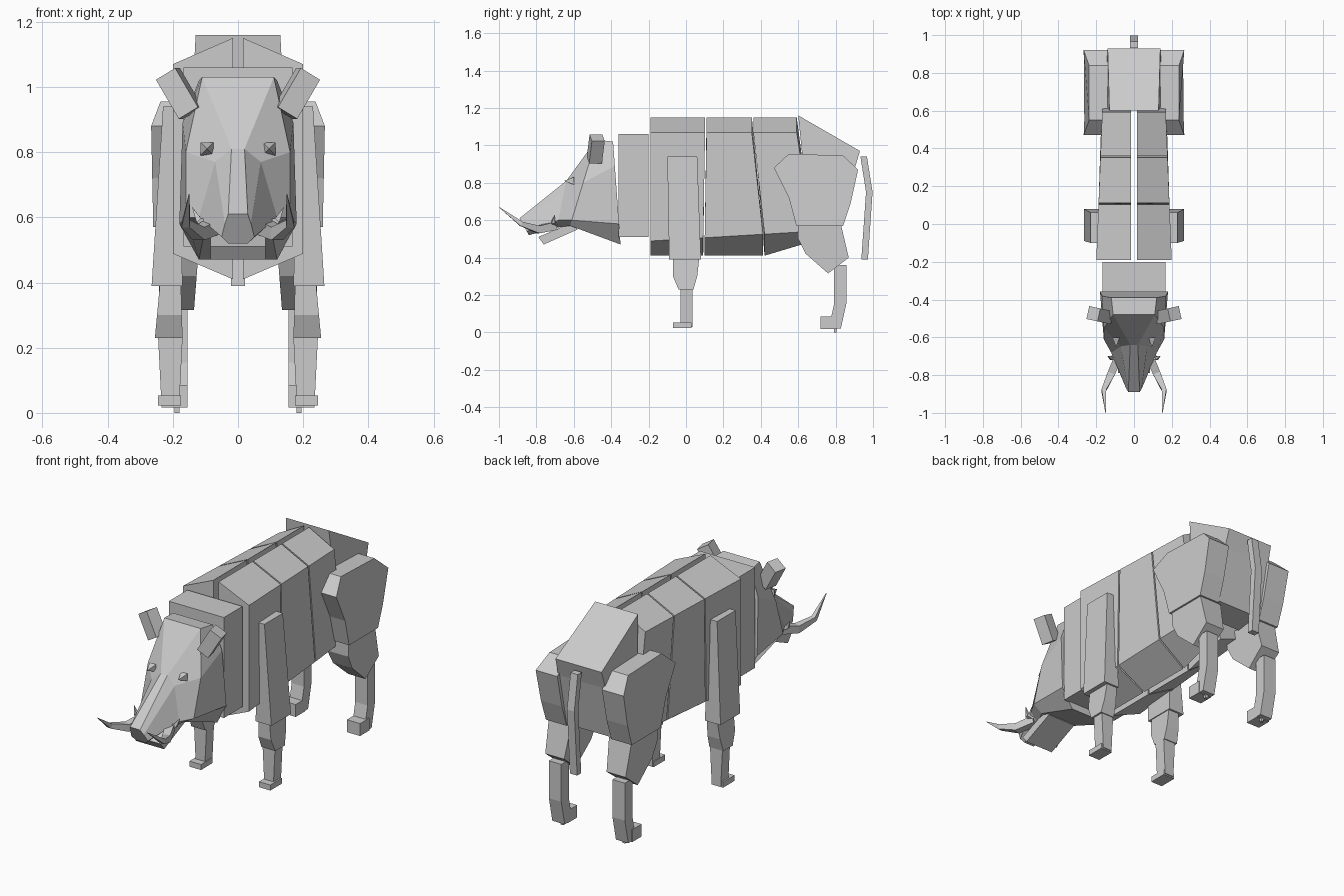
import bpy
import bmesh
from mathutils import Vector

default_cube = bpy.data.objects.get("Cube")
if default_cube:
    bpy.data.objects.remove(default_cube, do_unlink=True)

# Single material
grey = bpy.data.materials.new("light_grey")
grey.use_nodes = True
grey.diffuse_color = (0.6, 0.6, 0.6, 1)
shader = grey.node_tree.nodes["Principled BSDF"]
shader.inputs["Base Color"].default_value = grey.diffuse_color


def loft(name, rings, mirror=True):
    """Skin equal-length point rings, cap both ends and mirror across the body."""
    bm = bmesh.new()
    rows = [[bm.verts.new(point) for point in ring] for ring in rings]
    count = len(rows[0])
    for near, far in zip(rows, rows[1:]):
        for i in range(count):
            bm.faces.new((near[i - 1], near[i], far[i], far[i - 1]))
    bm.faces.new(rows[0])
    bm.faces.new(rows[-1])
    bmesh.ops.recalc_face_normals(bm, faces=bm.faces)
    mesh = bpy.data.meshes.new(name)
    bm.to_mesh(mesh)
    bm.free()
    mesh.materials.append(grey)
    part = bpy.data.objects.new(name, mesh)
    bpy.context.collection.objects.link(part)
    if mirror:
        modifier = part.modifiers.new("other_side", "MIRROR")
        modifier.use_mirror_merge = False


def mix(start, end, amount):
    return start + (end - start) * amount


def slab(name, profile, inner, outer, top_cut=0, mirror=True):
    """Span a (y, z) profile sideways; inner and outer are (top, bottom) x values.

    Points near the top have their outer edge pulled in by top_cut."""
    heights = [z for y, z in profile]
    top, bottom = max(heights), min(heights)
    inside, outside = [], []
    for y, z in profile:
        drop = (top - z) / (top - bottom)
        cut = top_cut if drop < 0.1 else 0
        inside.append((mix(*inner, drop), y, z))
        outside.append((mix(*outer, drop) - cut, y, z))
    loft(name, [inside, outside], mirror)


def centre_slab(name, profile, top_half, bottom_half):
    """Slab across the middle, given its half widths."""
    slab(name, profile, (-top_half, -bottom_half), (top_half, bottom_half), mirror=False)


def rectangle(front, back, bottom, top):
    return [(front, top), (back, top), (back, bottom), (front, bottom)]


def ribbon(path, width):
    """Give a (y, z) path a constant width along y."""
    front = [(y - width / 2, z) for y, z in path]
    back = [(y + width / 2, z) for y, z in path]
    return front + back[::-1]


def spike(name, path, thickness, sharp=True):
    """Square rod along a path, narrowing to a point when sharp."""
    points = [Vector(point) for point in path]
    last = len(points) - 1
    rings = []
    for i, point in enumerate(points):
        along = (points[min(i + 1, last)] - points[max(i - 1, 0)]).normalized()
        across = along.cross(Vector((0, 0, 1))).normalized()
        upward = across.cross(along)
        size = thickness / 2
        if sharp:
            size *= max(0.05, 1 - (i / last) ** 2)
        corners = (across + upward, across - upward, -across - upward, upward - across)
        rings.append([point + corner * size for corner in corners])
    loft(name, rings)


def body_section(top_y, bottom_y):
    """Half section of the trunk, open along the middle line."""
    half = 0.192 - 0.04 * top_y
    middle, ridge = 0.016, 1.15
    belly = 0.41 + 0.3 * max(0, bottom_y - 0.42)
    flank = 0.5 + 0.06 * bottom_y
    return [(middle, top_y, ridge), (half, top_y, ridge - 0.08),
            (half, bottom_y, flank), (middle, bottom_y, belly)]


# Trunk: split segments between leaning seams (top y, bottom y)
seams = [(-0.19, -0.19), (0.11, 0.1), (0.36, 0.42), (0.6, 0.68)]
gap = 0.008
for name, front, back in zip(("chest", "midriff", "loin"), seams, seams[1:]):
    loft(name, [body_section(*front),
                body_section(back[0] - gap, back[1] - gap)])

# Rump, neck and tail
centre_slab("rump", [(0.6, 1.16), (0.93, 0.97), (0.9, 0.87), (0.84, 0.58),
                     (0.7, 0.56), (0.62, 0.96)], top_half=0.13, bottom_half=0.16)
centre_slab("neck", rectangle(-0.36, -0.2, 0.51, 1.06), top_half=0.167, bottom_half=0.167)
centre_slab("tail", ribbon([(0.95, 0.94), (0.98, 0.75), (0.955, 0.39)], width=0.035),
            top_half=0.022, bottom_half=0.022)


def head_ring(crown_y, throat_y, half):
    """Closed ring from (x, z) points listed crown to throat, leaning evenly."""
    top, bottom = half[0][1], half[-1][1]
    side = [(x, mix(crown_y, throat_y, (top - z) / (top - bottom)), z) for x, z in half]
    return side + [(-x, y, z) for x, y, z in reversed(side)]


# Head: nape, brow, eye line and snout tip
loft("head", [
    head_ring(-0.39, -0.35, [(0.12, 1.02), (0.17, 0.89), (0.18, 0.58), (0.12, 0.47)]),
    head_ring(-0.48, -0.62, [(0.11, 1.03), (0.16, 0.8), (0.16, 0.6), (0.1, 0.57)]),
    head_ring(-0.64, -0.69, [(0.02, 0.81), (0.07, 0.77), (0.12, 0.6), (0.07, 0.56)]),
    head_ring(-0.89, -0.84, [(0.03, 0.61), (0.04, 0.58), (0.05, 0.54), (0.03, 0.52)]),
], mirror=False)
centre_slab("lower_jaw", [(-0.79, 0.51), (-0.76, 0.47), (-0.58, 0.55), (-0.6, 0.59)],
            top_half=0.085, bottom_half=0.085)

# Ears, eyes, tusks and small teeth
spike("ear", [(0.145, -0.49, 0.92), (0.215, -0.475, 1.04)], thickness=0.07, sharp=False)
spike("eye", [(0.095, -0.6, 0.81), (0.095, -0.65, 0.81)], thickness=0.04)
spike("tusk", [(0.08, -0.7, 0.57), (0.12, -0.79, 0.55), (0.16, -0.88, 0.58),
               (0.15, -1, 0.67)], thickness=0.045)
spike("small_tooth", [(0.09, -0.7, 0.58), (0.12, -0.71, 0.59), (0.14, -0.7, 0.63)],
      thickness=0.025)

# Front legs
slab("front_upper_leg", [(-0.1, 0.94), (0.06, 0.94), (0.08, 0.39), (-0.09, 0.39)],
     inner=(0.185, 0.17), outer=(0.23, 0.265))
slab("front_knee", [(-0.07, 0.39), (0.07, 0.39), (0.06, 0.3), (0.04, 0.23),
                    (-0.04, 0.23), (-0.07, 0.3)],
     inner=(0.175, 0.17), outer=(0.24, 0.255))
slab("front_shank", rectangle(-0.03, 0.035, 0.03, 0.23),
     inner=(0.17, 0.18), outer=(0.245, 0.235))
slab("front_foot", rectangle(-0.07, 0.03, 0.023, 0.053),
     inner=(0.175, 0.175), outer=(0.245, 0.245))

# Hind legs
slab("thigh", [(0.47, 0.88), (0.55, 0.955), (0.84, 0.945), (0.92, 0.87),
               (0.88, 0.69), (0.84, 0.57), (0.59, 0.57), (0.55, 0.72)],
     inner=(0.135, 0.135), outer=(0.268, 0.26), top_cut=0.03)
slab("hind_knee", [(0.6, 0.57), (0.83, 0.57), (0.87, 0.4), (0.76, 0.315),
                   (0.64, 0.42), (0.6, 0.5)],
     inner=(0.115, 0.135), outer=(0.25, 0.24))
slab("hind_shank", ribbon([(0.825, 0.36), (0.825, 0.155), (0.795, 0.02)], width=0.065),
     inner=(0.155, 0.155), outer=(0.23, 0.23))
slab("hind_foot", rectangle(0.72, 0.8, 0.017, 0.085),
     inner=(0.155, 0.155), outer=(0.235, 0.235))
slab("hind_claw", rectangle(0.79, 0.805, 0, 0.03),
     inner=(0.18, 0.18), outer=(0.195, 0.195))
